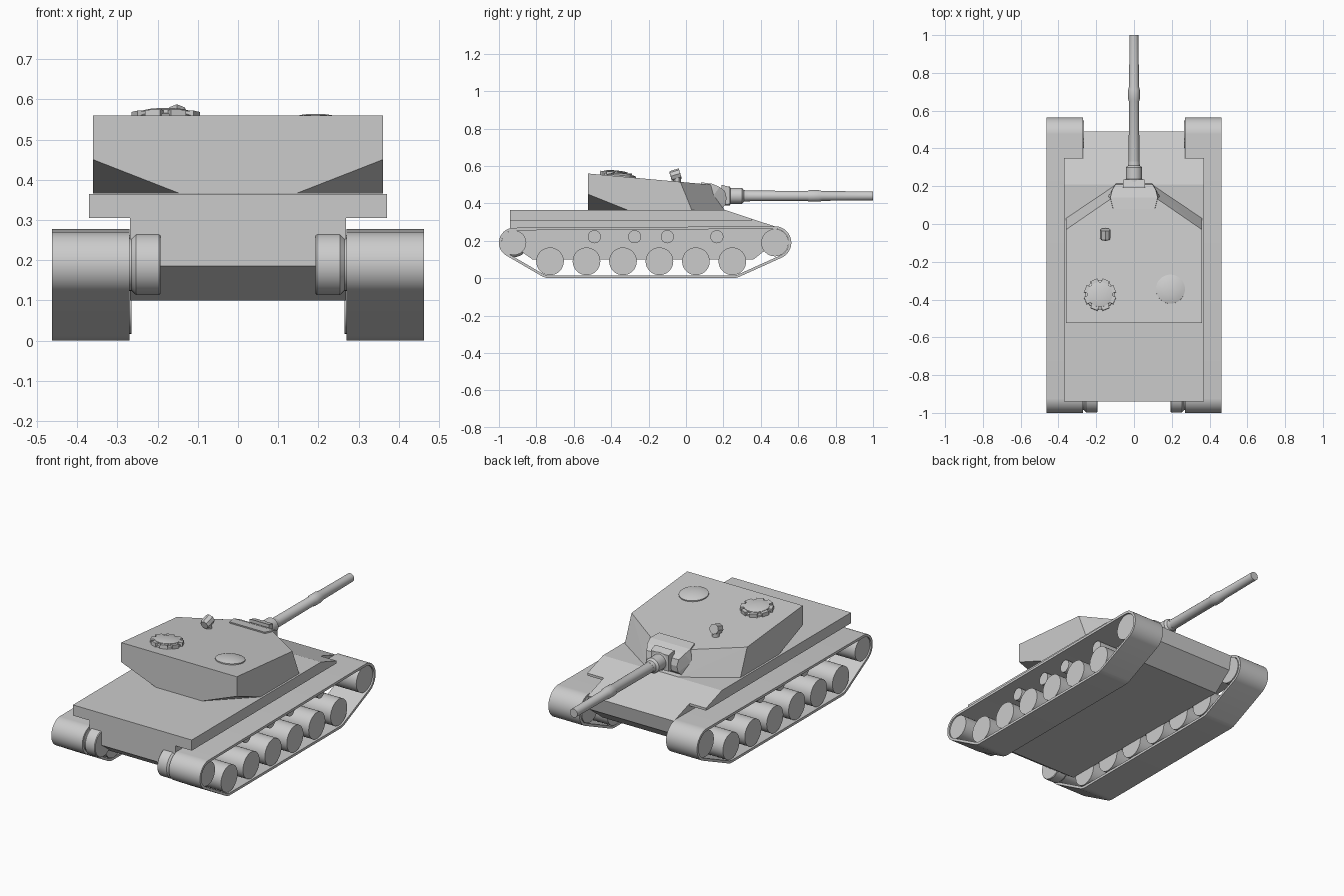
import bpy, bmesh, math
from mathutils import Matrix, Vector

if "Cube" in bpy.data.objects:
    bpy.data.objects.remove(bpy.data.objects["Cube"])


def finish(name, bm, smooth=False):
    bmesh.ops.recalc_face_normals(bm, faces=bm.faces)
    me = bpy.data.meshes.new(name)
    bm.to_mesh(me)
    bm.free()
    ob = bpy.data.objects.new(name, me)
    bpy.context.collection.objects.link(ob)
    if smooth:
        bpy.ops.object.select_all(action='DESELECT')
        ob.select_set(True)
        bpy.context.view_layer.objects.active = ob
        bpy.ops.object.shade_smooth_by_angle(angle=math.radians(30))
    return ob


def extrude_x(name, profile, x0, x1):
    """Extrude a (y, z) profile from x0 to x1."""
    bm = bmesh.new()
    a = [bm.verts.new((x0, y, z)) for y, z in profile]
    b = [bm.verts.new((x1, y, z)) for y, z in profile]
    bm.faces.new(a)
    bm.faces.new(b)
    for i in range(len(a)):
        j = (i + 1) % len(a)
        bm.faces.new((a[i], a[j], b[j], b[i]))
    return finish(name, bm)


def convex(name, points):
    bm = bmesh.new()
    for p in points:
        bm.verts.new(p)
    bmesh.ops.convex_hull(bm, input=bm.verts)
    bmesh.ops.dissolve_limit(bm, angle_limit=0.01, verts=bm.verts, edges=bm.edges)
    return finish(name, bm)


def lathe(name, origin, axis, stations, n=32):
    """Round part: stations are (distance along axis, radius)."""
    bm = bmesh.new()
    m = Matrix.Translation(origin) @ Vector(axis).to_track_quat('Z', 'Y').to_matrix().to_4x4()
    rings = []
    for d, r in stations:
        rings.append([bm.verts.new(m @ Vector((r * math.cos(2 * math.pi * k / n),
                                               r * math.sin(2 * math.pi * k / n), d)))
                      for k in range(n)])
    for a, b in zip(rings, rings[1:]):
        for k in range(n):
            j = (k + 1) % n
            bm.faces.new((a[k], a[j], b[j], b[k]))
    bm.faces.new(rings[0])
    bm.faces.new(rings[-1])
    return finish(name, bm, True)


# Hull and side sponsons
extrude_x("hull", [(-.94, .365), (.21, .365), (.49, .272), (.475, .19), (.36, .10),
                   (-.82, .10), (-.94, .185)], -.268, .268)
for s, side in ((1, "right"), (-1, "left")):
    extrude_x(f"sponson_{side}", [(-.94, .365), (.21, .365), (.35, .3185), (.35, .305),
                                  (-.94, .305)], s * .268, s * .37)

# Running gear
IDLER, SPROCKET = (-.92, .19), (.475, .19)
WHEELS = [-.727 + .195 * i for i in range(6)]
ROLLERS = [-.49, -.275, -.10, .165]
GUIDES = [(*IDLER, .08), (*SPROCKET, .088), (WHEELS[0], .093, .093), (WHEELS[-1], .093, .093)]


def track(name, x0, x1, t=.014, n=96):
    """Belt wrapped tightly around the guide circles."""
    bm = bmesh.new()
    loops = []
    for k in range(n):
        c, s = math.cos(2 * math.pi * k / n), math.sin(2 * math.pi * k / n)
        y, z, r = max(GUIDES, key=lambda g: g[0] * c + g[1] * s + g[2])
        loops.append([bm.verts.new((x, y + q * c, z + q * s))
                      for x, q in ((x0, r), (x1, r), (x1, r - t), (x0, r - t))])
    for k in range(n):
        a, b = loops[k], loops[(k + 1) % n]
        for i in range(4):
            j = (i + 1) % 4
            bm.faces.new((a[i], a[j], b[j], b[i]))
    return finish(name, bm, True)


for s, side in ((1, "right"), (-1, "left")):
    track(f"track_{side}", s * .27, s * .463)
    ax = (s, 0, 0)
    for i, y in enumerate(WHEELS):
        lathe(f"road_wheel_{side}_{i}", (s * .265, y, .0905), ax, [(0, .074), (.19, .074)])
    for i, y in enumerate(ROLLERS):
        lathe(f"return_roller_{side}_{i}", (s * .26, y, .222), ax, [(0, .035), (.14, .035)], 24)
    lathe(f"idler_{side}", (s * .265, *IDLER), ax, [(0, .066), (.19, .066)])
    lathe(f"sprocket_{side}", (s * .265, *SPROCKET), ax, [(0, .073), (.19, .073)])
    lathe(f"final_drive_{side}", (s * .193, *IDLER), ax,
          [(0, .074), (.004, .077), (.06, .077), (.073, .065)])

# Turret shell, with rear lower corners cut away
convex("turret", [(s * x, y, z) for s in (1, -1) for x, y, z in (
    (.36, -.525, .56), (.36, -.03, .515), (.12, .135, .50), (.36, .03, .366), (.10, .205, .366),
    (.36, -.525, .45), (.145, -.525, .366), (.36, -.315, .366))])

# Gun mantlet: rounded block
convex("mantlet", [(s * x, y, z) for s in (1, -1) for x, y, z in (
    (.11, .08, .513), (.125, .14, .505), (.115, .18, .488), (.10, .208, .465),
    (.095, .217, .43), (.10, .212, .395), (.11, .19, .372), (.13, .10, .372), (.138, .145, .44))])
convex("mantlet_collar", [(s * x, y, z) for s in (1, -1) for x, y, z in (
    (.06, .19, .50), (.06, .19, .39), (.055, .235, .487), (.055, .235, .397))])
lathe("gun_sleeve", (0, 0, .44), (0, 1, 0),
      [(.20, .052), (.235, .05), (.238, .042), (.30, .042), (.31, .031), (.33, .029)])
lathe("gun_barrel", (0, 0, .44), (0, 1, 0),
      [(.20, .029), (.65, .027), (.66, .031), (.71, .031), (.73, .026), (1.0, .024)])

# Hatches follow the slope of the turret roof
UP = Vector((0, .091, 1)).normalized()


def roof(x, y):
    return Vector((x, y, .515 - .091 * (y + .03)))


cup = roof(-.18, -.375)
lathe("cupola", cup, UP, [(-.01, .078), (.01, .078), (.014, .066), (.023, .066),
                          (.028, .045), (.030, .012)])
tilt = UP.to_track_quat('Z', 'Y').to_matrix().to_4x4()
for i in range(8):
    bm = bmesh.new()
    bmesh.ops.create_cube(bm, size=1, matrix=Matrix.Translation(cup) @ tilt
                          @ Matrix.Rotation(math.pi * (i + .5) / 4, 4, 'Z')
                          @ Matrix.Translation((.072, 0, .010))
                          @ Matrix.Diagonal((.024, .04, .022, 1)))
    finish(f"periscope_{i}", bm)
lathe("loader_hatch", roof(.193, -.345), UP,
      [(-.01, .077), (.006, .077), (.012, .06), (.017, .035), (.019, .01)])

# Roof sight: stem and faceted head
lathe("sight_stem", (-.152, -.048, .50), (0, 0, 1), [(0, .02), (.04, .02)], 12)
lathe("sight_head", (-.152, -.083, .545), (0, 1, .3), [(0, .022), (.008, .028), (.055, .028)], 8)
